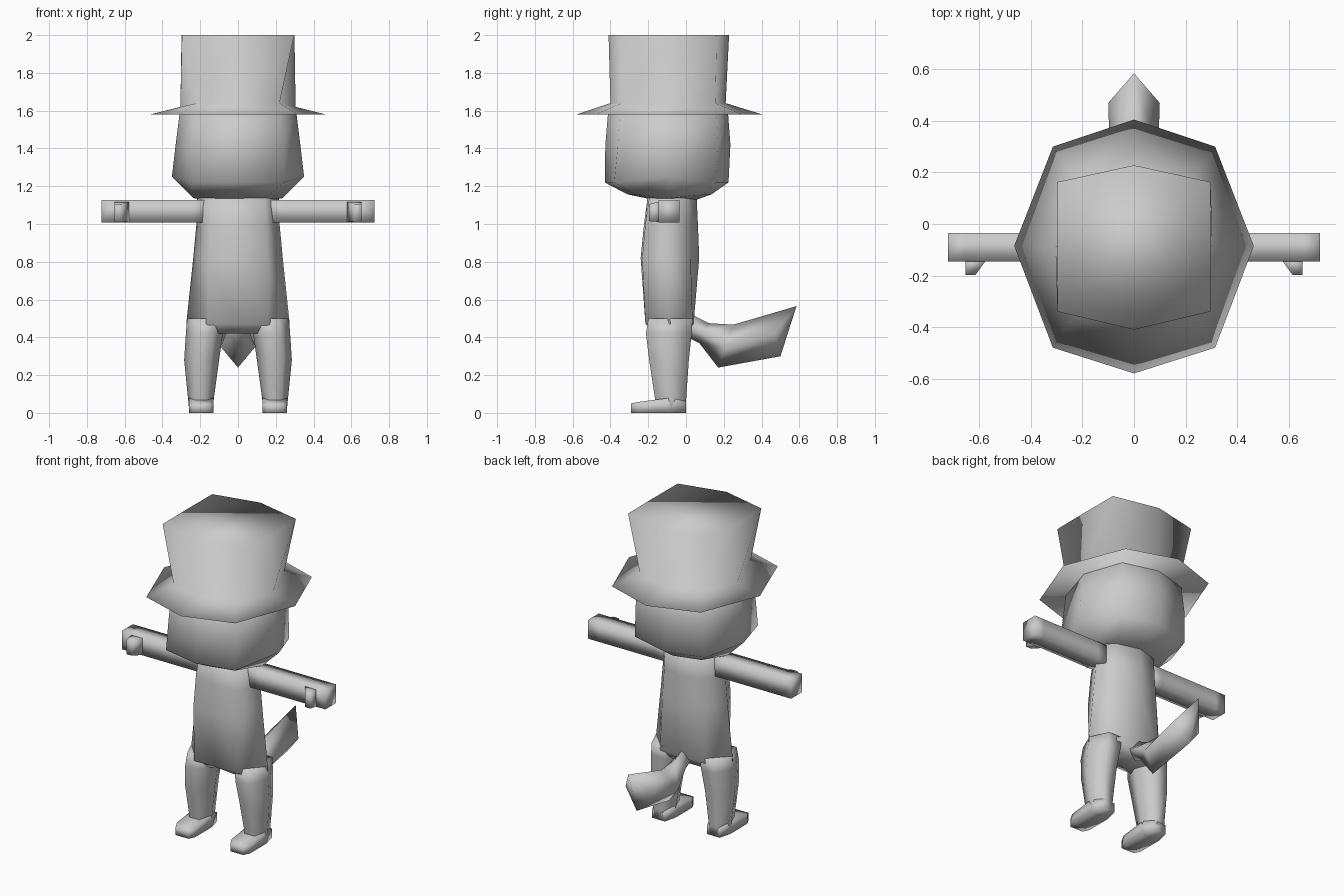
import bpy
import bmesh

grey = bpy.data.materials.new("plain grey")
grey.diffuse_color = (0.6, 0.6, 0.6, 1)


def loft(name, rings, mirror=False):
    """Skin a list of equal-length 3D rings, cap both ends and shade smooth."""
    bm = bmesh.new()
    loops = [[bm.verts.new(p) for p in ring] for ring in rings]
    n = len(loops[0])
    for a, b in zip(loops, loops[1:]):
        for i in range(n):
            j = (i + 1) % n
            bm.faces.new((a[i], a[j], b[j], b[i]))
    bm.faces.new(loops[0])
    bm.faces.new(loops[-1])
    bmesh.ops.recalc_face_normals(bm, faces=bm.faces)
    for f in bm.faces:
        f.smooth = True
    mesh = bpy.data.meshes.new(name)
    bm.to_mesh(mesh)
    bm.free()
    mesh.materials.append(grey)
    ob = bpy.data.objects.new(name, mesh)
    bpy.context.collection.objects.link(ob)
    if mirror:
        ob.modifiers.new("mirror", "MIRROR").use_mirror_merge = False
    return ob


def octagon(z, front, fc, side, bc, back, dz=0.0):
    """Symmetric eight-sided ring: front y, front corner, side, back corner, back y."""
    half = [(fc[0], fc[1], z), (side[0], side[1], z + dz), (bc[0], bc[1], z)]
    return ([(0, front, z)] + half + [(0, back, z)]
            + [(-x, y, h) for x, y, h in reversed(half)])


# Hat: flat underside, sloping brim, crown widening at its corners
loft("hat", [
    octagon(1.58, -0.58, (0.315, -0.48), (0.465, -0.085), (0.315, 0.30), 0.405),
    octagon(1.64, -0.40, (0.22, -0.34), (0.305, -0.085), (0.22, 0.155), 0.21, -0.02),
    octagon(2.00, -0.41, (0.297, -0.34), (0.299, -0.085), (0.297, 0.163), 0.228),
])

# Head: broad jaw tapering upward into the hat
loft("head", [
    octagon(1.13, -0.18, (0.12, -0.17), (0.18, -0.085), (0.12, 0.01), 0.06),
    octagon(1.157, -0.31, (0.17, -0.27), (0.235, -0.085), (0.17, 0.09), 0.135, -0.02),
    octagon(1.22, -0.43, (0.245, -0.38), (0.35, -0.085), (0.25, 0.16), 0.225, 0.03),
    octagon(1.42, -0.427, (0.24, -0.36), (0.33, -0.085), (0.24, 0.17), 0.235),
    octagon(1.62, -0.41, (0.22, -0.35), (0.305, -0.085), (0.22, 0.16), 0.22),
])

# Torso: slightly flared toward the hips, closed at the crotch
loft("torso", [
    octagon(1.17, -0.20, (0.14, -0.19), (0.215, -0.085), (0.14, 0.01), 0.055),
    octagon(1.00, -0.222, (0.15, -0.215), (0.22, -0.085), (0.14, 0.02), 0.063),
    octagon(0.82, -0.24, (0.155, -0.232), (0.237, -0.085), (0.15, 0.025), 0.07),
    octagon(0.47, -0.215, (0.16, -0.215), (0.274, -0.085), (0.16, 0.035), 0.04),
    octagon(0.42, -0.12, (0.10, -0.15), (0.255, -0.085), (0.10, 0.0), 0.0),
])


def leg_ring(z, inner, outer, front, back):
    """Six-sided leg section."""
    mid, w = (inner + outer) / 2, (outer - inner) / 4
    cy = (front + back) / 2
    return [(inner, cy, z), (mid - w, front, z), (mid + w, front, z),
            (outer, cy, z), (mid + w, back, z), (mid - w, back, z)]


# Legs
loft("leg", [
    leg_ring(0.50, 0.07, 0.270, -0.20, 0.035),
    leg_ring(0.42, 0.08, 0.276, -0.212, 0.03),
    leg_ring(0.28, 0.10, 0.285, -0.195, 0.015),
    leg_ring(0.06, 0.13, 0.263, -0.162, 0.0),
    leg_ring(0.01, 0.135, 0.258, -0.155, 0.0),
], mirror=True)


def box_y(y, x0, x1, z0, z1):
    return [(x0, y, z0), (x1, y, z0), (x1, y, z1), (x0, y, z1)]


# Feet: wedge with a slightly rounded toe
loft("foot", [
    box_y(0.0, 0.15, 0.24, 0.0, 0.06),
    box_y(-0.08, 0.13, 0.26, 0.0, 0.08),
    box_y(-0.16, 0.13, 0.26, 0.0, 0.07),
    box_y(-0.25, 0.13, 0.26, 0.0, 0.058),
    box_y(-0.29, 0.15, 0.24, 0.0, 0.05),
], mirror=True)


def box_x(x, y0, y1, z0, z1):
    return [(x, y0, z0), (x, y1, z0), (x, y1, z1), (x, y0, z1)]


# Arms held straight out, with a small tapered thumb
loft("arm", [box_x(x, -0.145, -0.035, 1.008, 1.127)
             for x in (0.15, 0.24, 0.57, 0.655, 0.722)], mirror=True)
loft("thumb", [
    box_y(-0.135, 0.57, 0.655, 1.01, 1.12),
    box_y(-0.197, 0.615, 0.655, 1.015, 1.105),
], mirror=True)


def diamond(bottom, side, top):
    """Tail section from (y, z) bottom, (x, y, z) side and (y, z) top."""
    x, y, z = side
    return [(0, *bottom), (x, y, z), (0, *top), (-x, y, z)]


# Tail: thin root, thick brush and a raised tip
loft("tail", [
    diamond((0.01, 0.40), (0.05, 0.01, 0.46), (0.01, 0.53)),
    diamond((0.07, 0.37), (0.06, 0.09, 0.43), (0.12, 0.475)),
    diamond((0.17, 0.24), (0.092, 0.21, 0.35), (0.25, 0.467)),
    diamond((0.50, 0.30), (0.10, 0.47, 0.42), (0.585, 0.565)),
])
